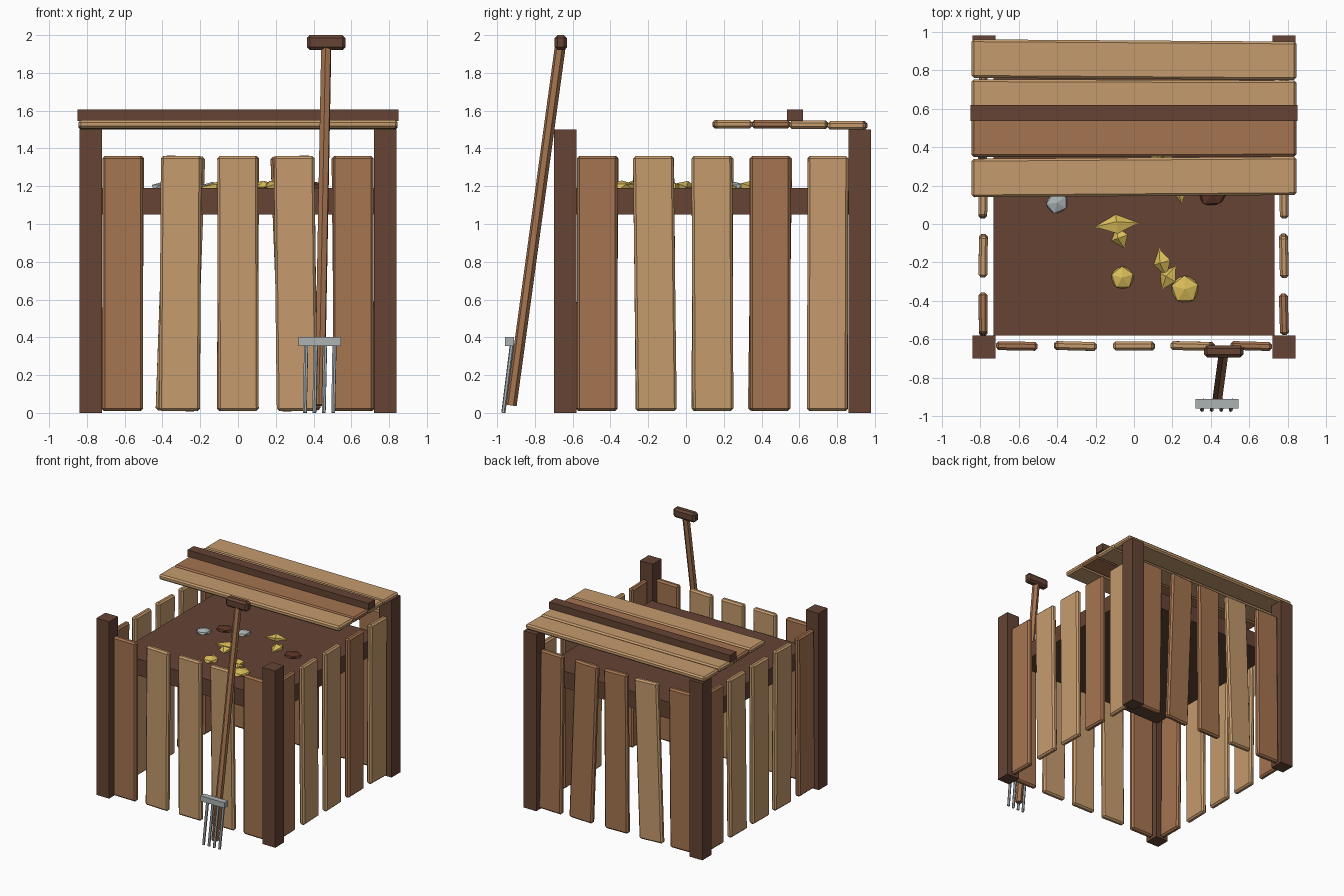
import bpy, bmesh, math, random
from mathutils import Vector, Matrix

if "Cube" in bpy.data.objects:
    bpy.data.objects.remove(bpy.data.objects["Cube"])

random.seed(4)


def mat(name, r, g, b):
    lin = [(c / 255 / 12.92) if c < 11 else ((c / 255 + 0.055) / 1.055) ** 2.4 for c in (r, g, b)]
    m = bpy.data.materials.new(name)
    m.diffuse_color = (*lin, 1)
    m.use_nodes = True
    m.node_tree.nodes["Principled BSDF"].inputs["Base Color"].default_value = m.diffuse_color
    return m


LIGHT = mat("light_wood", 197, 155, 109)
MID = mat("medium_wood", 165, 116, 80)
DARK = mat("dark_wood", 101, 68, 52)
PEEL = mat("brown_peel", 92, 52, 38)
YELLOW = mat("yellow_scrap", 218, 188, 90)
GREY = mat("grey_metal", 172, 178, 180)


def finish(bm, name, material, matrix):
    bmesh.ops.recalc_face_normals(bm, faces=bm.faces)
    me = bpy.data.meshes.new(name)
    bm.to_mesh(me)
    bm.free()
    me.materials.append(material)
    ob = bpy.data.objects.new(name, me)
    ob.matrix_world = matrix
    bpy.context.collection.objects.link(ob)
    return ob


def box(name, center, size, material, bevel=0.0, rot=Matrix()):
    bm = bmesh.new()
    bmesh.ops.create_cube(bm, size=1)
    bmesh.ops.scale(bm, vec=size, verts=bm.verts)
    if bevel:
        bmesh.ops.bevel(bm, geom=bm.edges[:], offset=bevel, segments=1, affect='EDGES')
    return finish(bm, name, material, Matrix.Translation(center) @ rot)


def rod(name, a, b, r1, r2, sides, material):
    a, b = Vector(a), Vector(b)
    bm = bmesh.new()
    bmesh.ops.create_cone(bm, cap_ends=True, segments=sides, radius1=r1, radius2=r2, depth=(b - a).length)
    rot = (b - a).to_track_quat('Z', 'Y').to_matrix().to_4x4()
    return finish(bm, name, material, Matrix.Translation((a + b) / 2) @ rot)


def lump(name, loc, size, turn, material, spiky=False):
    bm = bmesh.new()
    if spiky:  # double pyramid
        bmesh.ops.create_uvsphere(bm, u_segments=5, v_segments=2, radius=1)
        bmesh.ops.rotate(bm, matrix=Matrix.Rotation(math.pi / 2, 3, 'Y'), verts=bm.verts)
    else:
        bmesh.ops.create_icosphere(bm, subdivisions=1, radius=1)
    bmesh.ops.scale(bm, vec=size, verts=bm.verts)
    return finish(bm, name, material, Matrix.Translation(loc) @ Matrix.Rotation(math.radians(turn), 4, 'Z'))


# corner posts
for x in (-0.78, 0.78):
    for y in (-0.64, 0.92):
        box("corner_post", (x, y, 0.75), (0.12, 0.12, 1.5), DARK)

# compost fill
box("compost", (0, 0.14, 1.12), (1.46, 1.44, 0.14), DARK)

# wall slats: colour and lean in degrees for each slat, along +x or +y
walls = {
    "front": ("MLLLM", (0, 0.4, -0.2, -0.7, 0)),
    "back": ("MLMMM", (0.5, 2, 0.4, -2.2, -0.6)),
    "left": ("MLLLM", (0.5, -0.5, 0.3, 0.8, 0)),
    "right": ("MLLML", (0, -0.7, -0.3, 0, 0.2)),
}
for side, (cols, leans) in walls.items():
    for i in range(5):
        t = (i - 2) * 0.305
        m = LIGHT if cols[i] == "L" else MID
        lean = math.radians(leans[i])
        twist = Matrix.Rotation(math.radians(random.uniform(-2, 2)), 4, 'Z')
        if side in ("front", "back"):
            y = -0.635 if side == "front" else 0.925
            box(side + "_slat", (t, y, 0.685), (0.215, 0.046, 1.35), m, 0.013,
                Matrix.Rotation(lean, 4, 'Y') @ twist)
        else:
            x = -0.785 if side == "left" else 0.78
            box(side + "_slat", (x, 0.14 + t, 0.685), (0.046, 0.215, 1.35), m, 0.013,
                Matrix.Rotation(-lean, 4, 'X') @ twist)

# lid planks and batten
for y, z, m, turn in ((0.245, 1.528, LIGHT, 0.4), (0.45, 1.528, MID, 0.1),
                      (0.65, 1.526, LIGHT, -0.2), (0.855, 1.522, LIGHT, -0.4)):
    box("lid_plank", (0, y, z), (1.69, 0.2, 0.044), m, 0.012,
        Matrix.Rotation(math.radians(turn), 4, 'Z'))
box("lid_batten", (0, 0.578, 1.575), (1.7, 0.085, 0.06), DARK)

# garden fork leaning on the front
rod("fork_handle", (0.432, -0.925, 0.04), (0.467, -0.667, 1.93), 0.029, 0.029, 6, MID)
box("fork_grip", (0.467, -0.663, 1.96), (0.205, 0.064, 0.08), DARK, 0.016)
box("fork_head", (0.432, -0.935, 0.378), (0.225, 0.048, 0.046), GREY)
for i in range(4):
    x = 0.358 + i * 0.05
    rod("fork_tine", (x - 0.004, -0.967, 0.0), (x + 0.003, -0.92, 0.37), 0.011, 0.012, 6, GREY)

# kitchen scraps on the compost
for x, y, sx, sy, turn in ((-0.09, -0.005, 0.115, 0.055, 5), (-0.07, -0.07, 0.06, 0.05, 110),
                           (0.15, -0.2, 0.075, 0.05, 105), (0.18, -0.28, 0.07, 0.05, 60),
                           (0.13, 0.33, 0.09, 0.05, 20), (0.24, 0.19, 0.085, 0.05, 95)):
    lump("yellow_peel", (x, y, 1.195), (sx, sy, 0.035), turn, YELLOW, True)
for x, y, r in ((-0.06, -0.28, 0.066), (0.265, -0.34, 0.08)):
    lump("yellow_scrap", (x, y, 1.195), (r, r, 0.035), 20, YELLOW)
for x, y in ((-0.4, 0.11), (-0.135, 0.26)):
    lump("eggshell", (x, y, 1.193), (0.065, 0.06, 0.03), 40, GREY)
for x, y in ((0.41, 0.15), (-0.29, 0.24)):
    lump("brown_scrap", (x, y, 1.193), (0.08, 0.06, 0.03), 15, PEEL)
